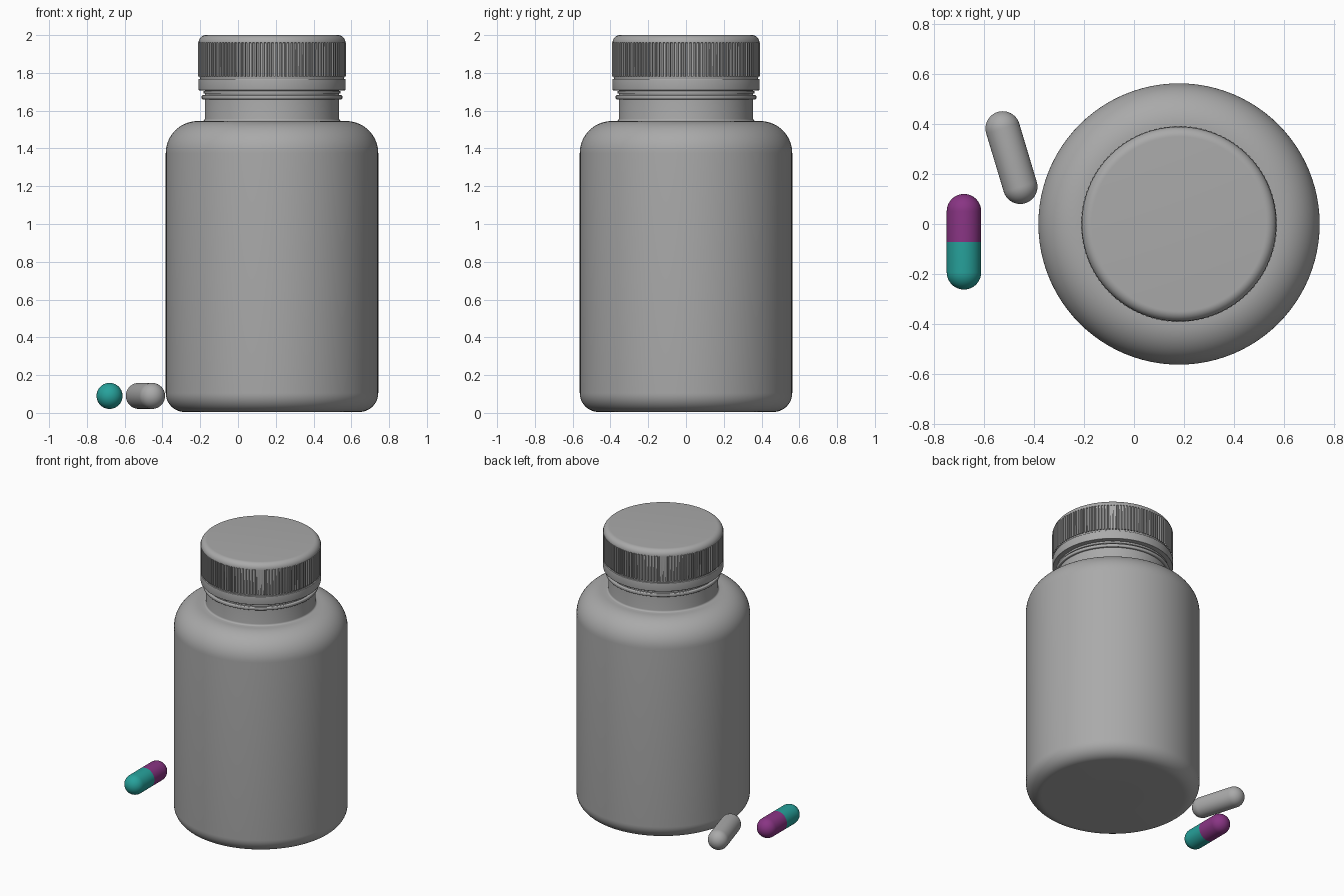
import bpy, bmesh, math
from mathutils import Vector

if "Cube" in bpy.data.objects:
    bpy.data.objects.remove(bpy.data.objects["Cube"], do_unlink=True)

AXIS = Vector((0.18, 0, 0))   # bottle axis


def material(name, rgb):
    m = bpy.data.materials.new(name)
    m.use_nodes = True
    m.diffuse_color = (*rgb, 1)
    m.node_tree.nodes["Principled BSDF"].inputs["Base Color"].default_value = (*rgb, 1)
    return m


GREY = material("grey plastic", (0.40, 0.40, 0.40))
TEAL = material("teal shell", (0.02, 0.36, 0.33))
PURPLE = material("purple shell", (0.25, 0.035, 0.23))


def arc(r, z, radius, start, end, steps=12):
    """Profile points on an arc centred on (r, z), angles in degrees."""
    angles = [math.radians(start + (end - start) * i / steps) for i in range(steps + 1)]
    return [(r + radius * math.cos(a), z + radius * math.sin(a)) for a in angles]


def finish(name, bm, location, mats):
    bmesh.ops.remove_doubles(bm, verts=bm.verts, dist=1e-5)
    bmesh.ops.recalc_face_normals(bm, faces=bm.faces)
    mesh = bpy.data.meshes.new(name)
    bm.to_mesh(mesh)
    bm.free()
    ob = bpy.data.objects.new(name, mesh)
    ob.location = location
    for m in mats:
        mesh.materials.append(m)
    bpy.context.collection.objects.link(ob)
    bpy.ops.object.select_all(action='DESELECT')
    ob.select_set(True)
    bpy.context.view_layer.objects.active = ob
    bpy.ops.object.shade_smooth_by_angle(angle=math.radians(30))
    return ob


def lathe(name, profile, location=AXIS, mats=(GREY,), steps=96):
    bm = bmesh.new()
    verts = [bm.verts.new((r, 0, z)) for r, z in profile]
    edges = [bm.edges.new(pair) for pair in zip(verts, verts[1:])]
    bmesh.ops.spin(bm, geom=verts + edges, cent=(0, 0, 0), axis=(0, 0, 1),
                   angle=math.tau, steps=steps, use_merge=True)
    return finish(name, bm, location, mats)


# Bottle body with rounded base, wide shoulder and straight neck
R, NECK = 0.5625, 0.356
lathe("bottle_body",
      [(0, 0.005), (0.2, 0.005)]
      + arc(R - 0.1, 0.105, 0.1, -90, 0)
      + arc(R - 0.17, 1.375, 0.17, 0, 90, 16)
      + arc(NECK + 0.012, 1.557, 0.012, 270, 180, 4)
      + [(NECK, 1.75), (0, 1.75)])


def ring(name, inner, outer, low, high, bevel):
    lathe(name, [(inner, low)] + arc(outer - bevel, low + bevel, bevel, -90, 0, 4)
          + arc(outer - bevel, high - bevel, bevel, 0, 90, 4) + [(inner, high), (inner, low)])


# Neck bead and tamper band
ring("neck_bead", 0.34, 0.372, 1.66, 1.682, 0.006)
ring("neck_lip", 0.34, 0.362, 1.69, 1.704, 0.003)
ring("tamper_band", 0.34, 0.39, 1.708, 1.768, 0.003)

# Cap core: recessed seam, wall and rounded top edge
lathe("cap_core", [(0, 1.745), (0.376, 1.745), (0.383, 1.778), (0.384, 1.958)]
      + arc(0.349, 1.96, 0.04, 0, 90, 10) + [(0, 2.0)])

# Ribbed grip: a toothed outline extruded upward
RIBS = 120
bm = bmesh.new()
outline = []
for i in range(RIBS):
    for part, radius in ((0, 0.381), (0.35, 0.381), (0.45, 0.392), (0.9, 0.392)):
        a = math.tau * (i + part) / RIBS
        outline.append(bm.verts.new((radius * math.cos(a), radius * math.sin(a), 1.78)))
base = bm.faces.new(outline)
top = bmesh.ops.extrude_face_region(bm, geom=[base], use_keep_orig=True)
bmesh.ops.translate(bm, vec=(0, 0, 0.18),
                    verts=[g for g in top["geom"] if isinstance(g, bmesh.types.BMVert)])
finish("cap_ribbed_grip", bm, AXIS, [GREY])


# Capsules: round-ended shells lying flat, second colour on the far half
def capsule(name, tail, head, mats, radius=0.069):
    tail, head = Vector(tail), Vector(head)
    half = (head - tail).length / 2
    profile = (arc(0, -half, radius, -90, 0) + [(radius, 0)] + arc(0, half, radius, 0, 90))
    ob = lathe(name, profile, (tail + head) / 2, mats, 40)
    ob.rotation_euler = (head - tail).to_track_quat('Z', 'Y').to_euler()
    for face in ob.data.polygons:
        face.material_index = int(face.center.z > 0) if len(mats) > 1 else 0


capsule("two_tone_capsule", (-0.68, -0.193, 0.09), (-0.68, 0.051, 0.09), [TEAL, PURPLE])
capsule("plain_capsule", (-0.455, 0.149, 0.09), (-0.525, 0.382, 0.09), [GREY])
